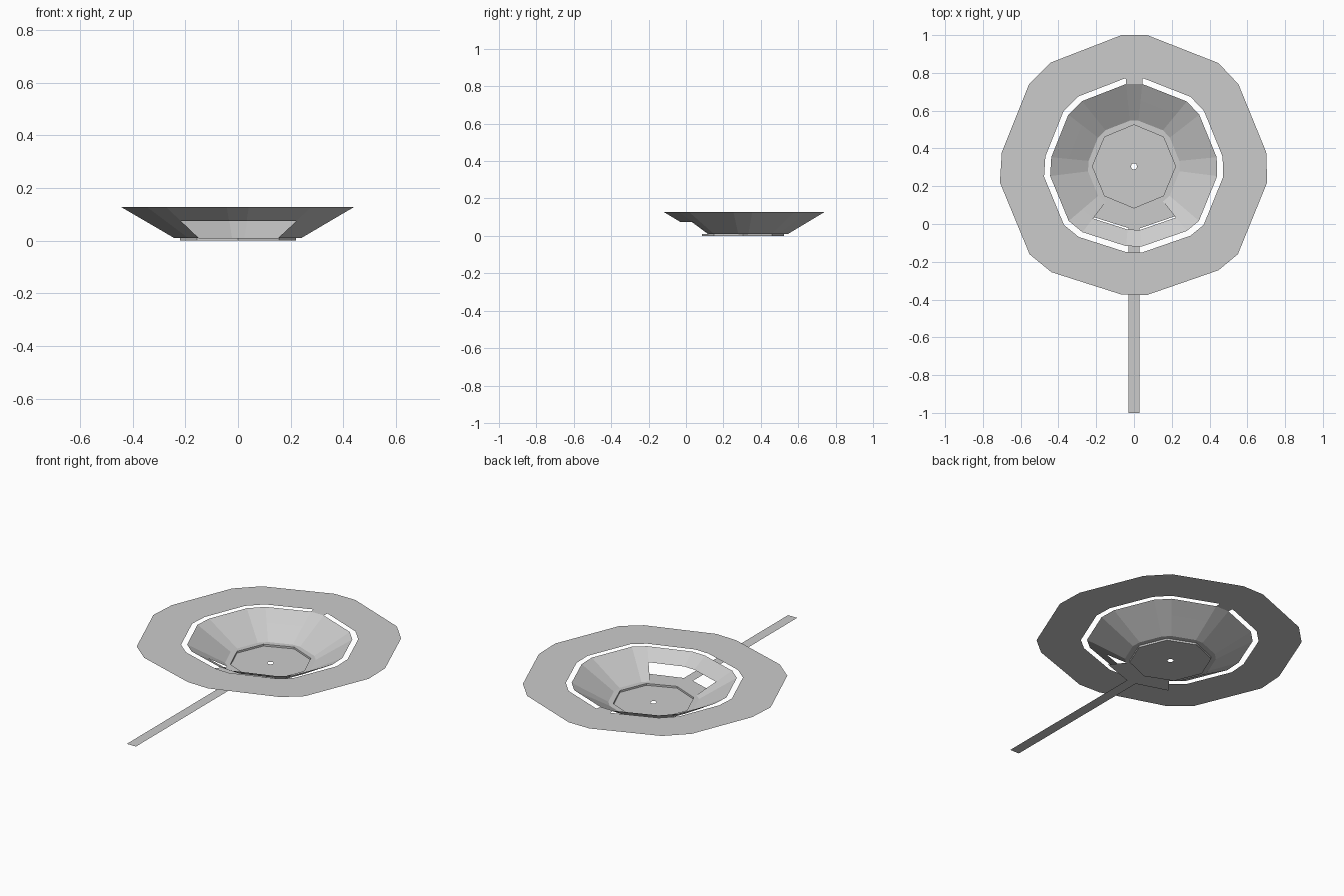
import bpy, bmesh, math

if "Cube" in bpy.data.objects:
    bpy.data.objects.remove(bpy.data.objects["Cube"])

CX, CY = 0.0, 0.31
Z_RIM, Z_MID, Z_FLOOR = 0.128, 0.075, 0.011

# Outline: octagon with cut corners, counter-clockwise from +x
OUTLINE = [(.705, .22), (.70, .38), (.553, .74), (.447, .852), (.07, 1.0), (-.066, 1.0),
           (-.44, .855), (-.556, .74), (-.70, .38), (-.71, .22), (-.553, -.16), (-.437, -.255),
           (-.068, -.373), (.066, -.377), (.447, -.245), (.55, -.16)]


def loop(bm, scale, z):
    return [bm.verts.new((CX + (x - CX) * scale, CY + (y - CY) * scale, z)) for x, y in OUTLINE]


def circle(bm, r, z, n=8):
    return [bm.verts.new((CX + r * math.cos(2 * math.pi * k / n),
                          CY - .005 + r * math.sin(2 * math.pi * k / n), z)) for k in range(n)]


def bridge(bm, a, b, keep=lambda i: True):
    n = len(a)
    for i in range(n):
        if keep(i):
            j = (i + 1) % n
            bm.faces.new((a[i], a[j], b[j], b[i]))


def finish(bm, name):
    me = bpy.data.meshes.new(name)
    bm.to_mesh(me)
    bm.free()
    ob = bpy.data.objects.new(name, me)
    bpy.context.collection.objects.link(ob)


# Flat outer brim, joined to the bowl by one tab at the back
bm = bmesh.new()
outer, slot, lip = loop(bm, 1, Z_RIM), loop(bm, .67, Z_RIM), loop(bm, .625, Z_RIM)
bridge(bm, outer, slot)
bridge(bm, slot, lip, lambda i: i == 4)
bmesh.ops.delete(bm, geom=[v for v in bm.verts if not v.link_faces], context='VERTS')
finish(bm, "brim")

# Bowl wall with the front window left open, and its floor border
bm = bmesh.new()
top, mid, low = loop(bm, .625, Z_RIM), loop(bm, .497, Z_MID), loop(bm, .343, Z_FLOOR)
bridge(bm, top, mid)
bridge(bm, mid, low, lambda i: i not in (11, 12, 13))
well = circle(bm, .22, Z_FLOOR)
for k in range(8):
    a, b, c = low[2 * k], low[2 * k + 1], low[(2 * k + 2) % 16]
    bm.faces.new((a, b, well[k]))
    bm.faces.new((b, c, well[(k + 1) % 8], well[k]))
finish(bm, "bowl")

# Recessed octagonal base with a small centre hole
bm = bmesh.new()
edge, base, hole = circle(bm, .22, Z_FLOOR), circle(bm, .22, 0), circle(bm, .017, 0)
bridge(bm, edge, base)
bridge(bm, base, hole)
finish(bm, "base")

# Tongue below the window, running out into the long flat handle
bm = bmesh.new()
low, tip = loop(bm, .343, Z_FLOOR), loop(bm, .485, Z_FLOOR)
bridge(bm, tip, low, lambda i: i in (11, 12, 13))
end = [bm.verts.new((x, -1, Z_FLOOR)) for x in (-.03, .03)]
bm.faces.new((end[0], end[1], tip[13], tip[12]))
for i, x in ((12, -.03), (13, .03)):
    tip[i].co.x = x
bmesh.ops.delete(bm, geom=[v for v in bm.verts if not v.link_faces], context='VERTS')
finish(bm, "handle")
